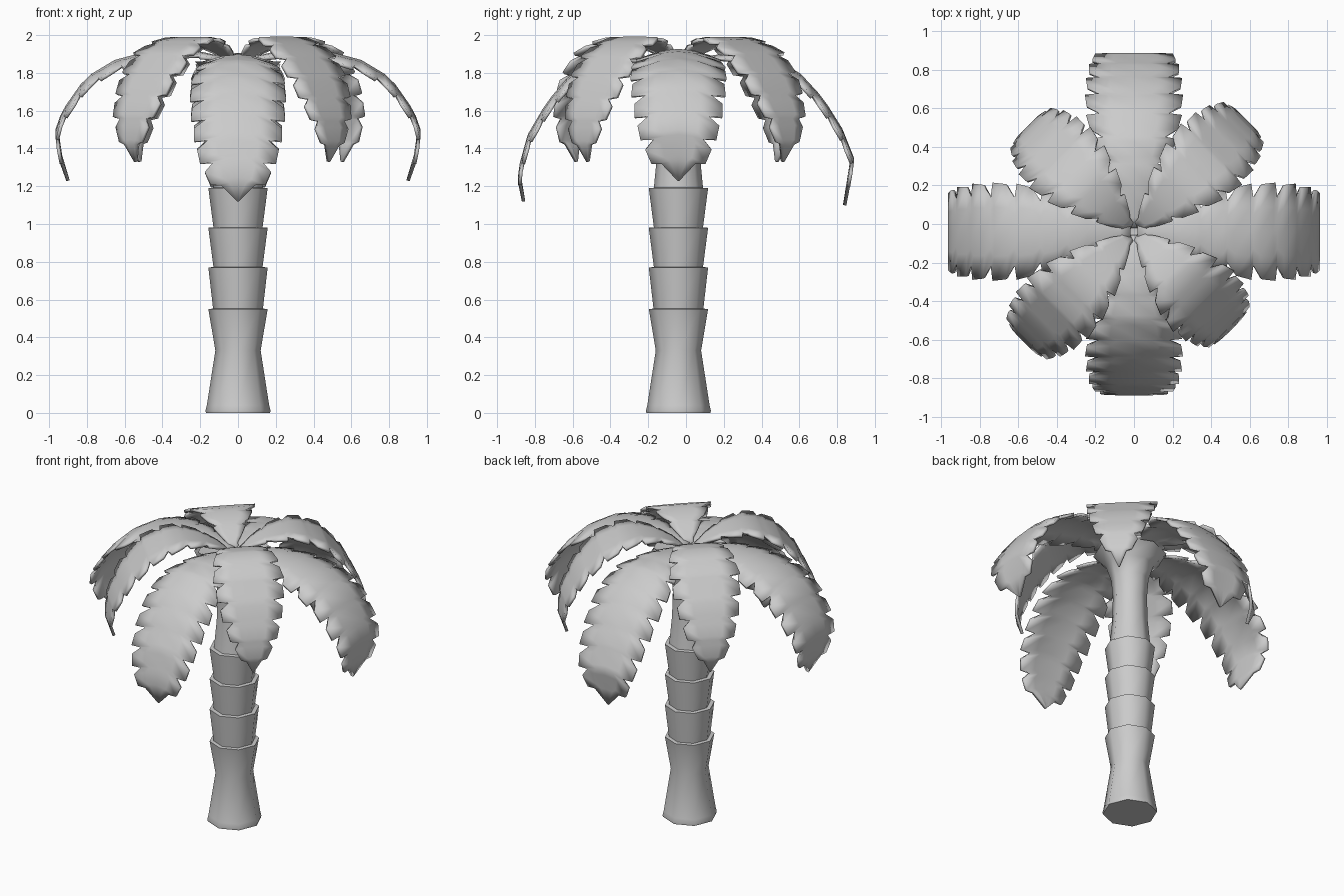
import bpy, bmesh, math
from mathutils import Vector

if "Cube" in bpy.data.objects:
    bpy.data.objects.remove(bpy.data.objects["Cube"])

CENTRE = Vector((0, -0.04, 0))


def finish(bm, name, angle):
    bmesh.ops.recalc_face_normals(bm, faces=bm.faces)
    me = bpy.data.meshes.new(name)
    bm.to_mesh(me)
    bm.free()
    ob = bpy.data.objects.new(name, me)
    bpy.context.collection.objects.link(ob)
    bpy.ops.object.select_all(action='DESELECT')
    ob.select_set(True)
    bpy.context.view_layer.objects.active = ob
    bpy.ops.object.shade_smooth_by_angle(angle=math.radians(angle))
    return ob


def lathe(name, profile, sides):
    bm = bmesh.new()
    rings = []
    for r, z in profile:
        rings.append([bm.verts.new(CENTRE + Vector((
            r * math.cos(math.tau * i / sides), r * math.sin(math.tau * i / sides), z)))
            for i in range(sides)])
    for a, b in zip(rings, rings[1:]):
        for i in range(sides):
            j = (i + 1) % sides
            bm.faces.new((a[i], a[j], b[j], b[i]))
    bm.faces.new(rings[0])
    bm.faces.new(rings[-1])
    return finish(bm, name, 50)


def sample(table, t):
    # linear lookup in a list of (t, values...)
    for a, b in zip(table, table[1:]):
        if t <= b[0]:
            k = (t - a[0]) / (b[0] - a[0])
            return [p + (q - p) * k for p, q in zip(a[1:], b[1:])]
    return list(table[-1][1:])


# half width of a frond along its length
LONG = [(0, .03), (.1, .10), (.2, .155), (.33, .225), (.45, .25),
        (.6, .245), (.75, .22), (.88, .165), (.94, .10), (1, .004)]
SHORT = [(0, .03), (.1, .08), (.2, .145), (.33, .2), (.45, .22),
         (.6, .205), (.75, .165), (.87, .105), (1, .004)]


def frond(name, angle, path, reach, width, teeth, sag):
    # path: (radius, height) points, re-measured by arc length
    pts = [(r * reach, z) for r, z in path]
    lens = [0]
    for a, b in zip(pts, pts[1:]):
        lens.append(lens[-1] + math.dist(a, b))
    table = [(l / lens[-1], *p) for l, p in zip(lens, pts)]
    out = Vector((math.cos(angle), math.sin(angle), 0))
    side = Vector((-out.y, out.x, 0))
    # each tooth: deep notch, shoulder, blunt tip
    stations = [(0, 1, 0)]
    step = 0.88 / teeth
    for i in range(teeth):
        t = 0.04 + i * step
        stations += [(t, .7, 0), (t + step * .25, .98, .008), (t + step * .82, 1.02, .01)]
    stations += [(.92, .74, 0), (1, 1, 0)]
    bm = bmesh.new()
    rows = []
    for t, k, shift in stations:
        w = sample(width, t)[0] * k
        row = []
        for s in (-1, -.5, 0, .5, 1):
            r, z = sample(table, min(1, t + shift * s * s))
            droop = sag * s * s * w / .25
            row.append(bm.verts.new(CENTRE + out * r + side * (w * s) + Vector((0, 0, z - droop))))
        rows.append(row)
    for a, b in zip(rows, rows[1:]):
        for i in range(4):
            bm.faces.new((a[i], a[i + 1], b[i + 1], b[i]))
    ob = finish(bm, name, 35)
    mod = ob.modifiers.new("thickness", 'SOLIDIFY')
    mod.thickness = 0.018
    mod.offset = 0


# trunk: waisted foot, three stacked collars, flaring neck
profile = [(.17, 0), (.172, .012), (.165, .04), (.12, .33), (.157, .55), (.132, .552)]
for z in (.77, .98, 1.19):
    profile += [(.157, z), (.13, z + .002)]
profile += [(.112, 1.38), (.107, 1.55), (.117, 1.68), (.15, 1.78), (.23, 1.86), (.02, 1.83)]
lathe("trunk", profile, 8)

# long fronds
side_path = [(.02, 1.86), (.15, 1.895), (.3, 1.92), (.48, 1.905), (.65, 1.86), (.8, 1.77),
             (.9, 1.63), (.96, 1.52), (.945, 1.38), (.9, 1.23)]
front_path = [(.02, 1.85), (.15, 1.88), (.3, 1.89), (.45, 1.86), (.58, 1.77), (.69, 1.64),
              (.79, 1.47), (.845, 1.27), (.82, 1.12)]
back_path = [(.02, 1.85), (.15, 1.88), (.3, 1.9), (.48, 1.88), (.64, 1.79), (.76, 1.66),
             (.86, 1.5), (.92, 1.35), (.88, 1.1)]
frond("right_frond", 0, side_path, 1, LONG, 9, .05)
frond("left_frond", math.pi, side_path, 1, LONG, 9, .05)
frond("front_frond", -math.pi / 2, front_path, 1, LONG, 9, .05)
frond("back_frond", math.pi / 2, back_path, 1, LONG, 9, .05)

# shorter, higher and flatter diagonal fronds
diagonal_path = [(.03, 1.85), (.12, 1.92), (.24, 1.97), (.37, 1.985), (.53, 1.91), (.66, 1.76),
                 (.75, 1.58), (.77, 1.44), (.735, 1.33)]
for name, deg, reach in (("front_right", -45, .92), ("back_right", 45, 1.06),
                         ("back_left", 135, 1.0), ("front_left", 225, 1.04)):
    frond(name + "_frond", math.radians(deg), diagonal_path, reach, SHORT, 8, .005)
